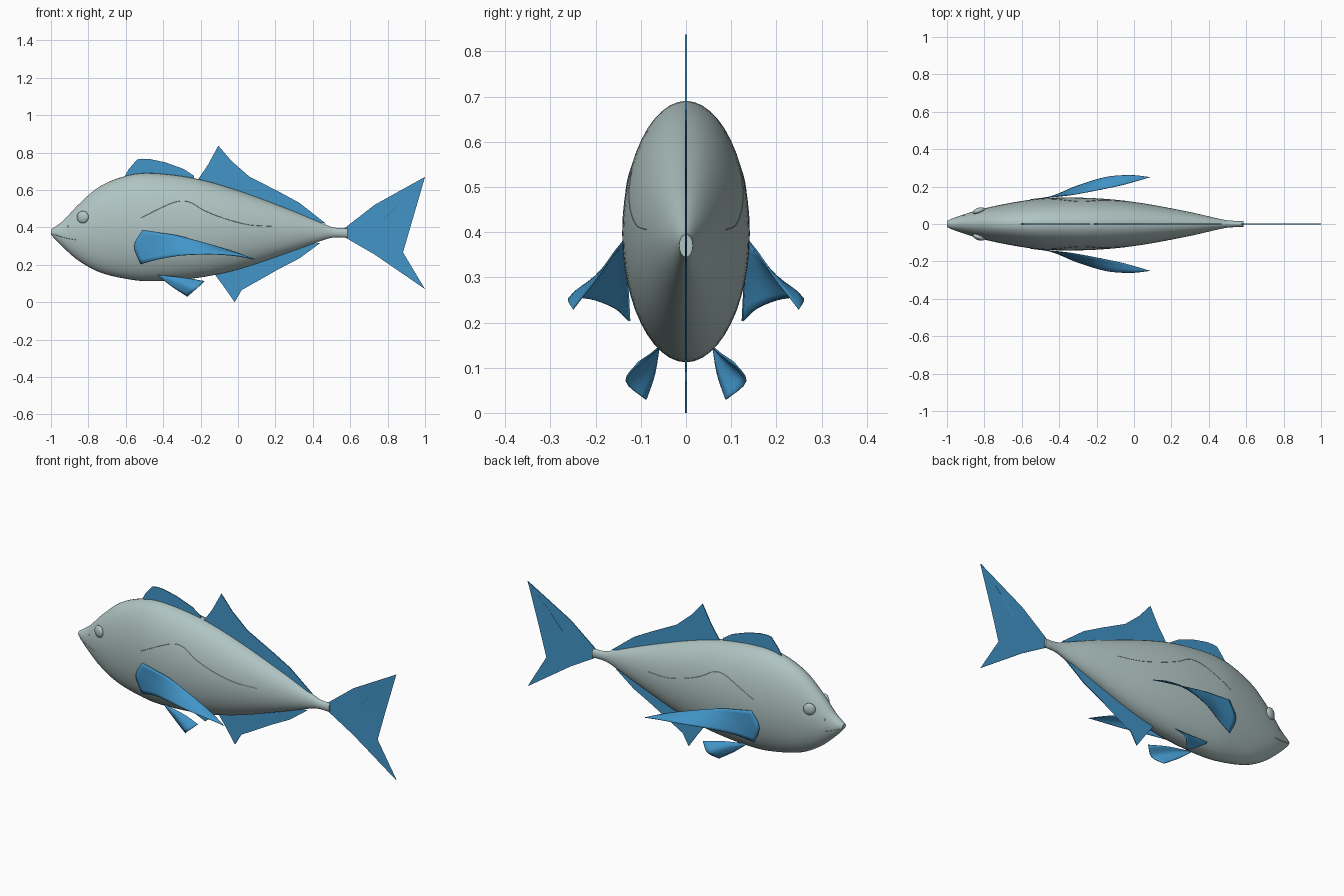
import bpy, bmesh, math
from mathutils import Matrix, Vector

old = bpy.data.objects.get("Cube")
if old:
    bpy.data.objects.remove(old, do_unlink=True)


def material(name, rgb):
    m = bpy.data.materials.new(name)
    m.use_nodes = True
    m.diffuse_color = (*rgb, 1)
    m.node_tree.nodes["Principled BSDF"].inputs["Base Color"].default_value = (*rgb, 1)
    return m


SKIN = material("silver grey skin", (0.43, 0.55, 0.54))
FIN = material("blue fin", (0.055, 0.30, 0.58))


def finish(name, bm, mat, smooth=True, mirror=False, thickness=0):
    bmesh.ops.recalc_face_normals(bm, faces=bm.faces)
    me = bpy.data.meshes.new(name)
    bm.to_mesh(me)
    bm.free()
    me.materials.append(mat)
    ob = bpy.data.objects.new(name, me)
    bpy.context.collection.objects.link(ob)
    if smooth:
        bpy.ops.object.select_all(action="DESELECT")
        bpy.context.view_layer.objects.active = ob
        ob.select_set(True)
        bpy.ops.object.shade_smooth_by_angle(angle=math.radians(40))
    if thickness:
        s = ob.modifiers.new("Thickness", "SOLIDIFY")
        s.thickness, s.offset = thickness, 0
    if mirror:
        m = ob.modifiers.new("Mirror", "MIRROR")
        m.use_axis = (False, True, False)
    return ob


def spline(points, steps):
    """Smooth path through the points."""
    p = [Vector(q) for q in points]
    p = [2 * p[0] - p[1]] + p + [2 * p[-1] - p[-2]]
    out = []
    for i in range(1, len(p) - 2):
        a, b, c, d = p[i - 1:i + 3]
        for k in range(steps):
            t = k / steps
            out.append(0.5 * (2 * b + (c - a) * t + (2 * a - 5 * b + 4 * c - d) * t * t
                              + (3 * b - a - 3 * c + d) * t ** 3))
    return out + [p[-2]]


def loft(bm, rows, closed=False):
    vs = [[bm.verts.new(q) for q in row] for row in rows]
    n = len(vs[0])
    for a, b in zip(vs, vs[1:]):
        for j in range(n if closed else n - 1):
            k = (j + 1) % n
            bm.faces.new((a[j], a[k], b[k], b[j]))
    return vs


# Body: elliptical sections given as x, top, bottom, half width
stations = spline([
    (-1.0, .388, .362, .016), (-.98, .402, .338, .026), (-.93, .440, .288, .044),
    (-.85, .525, .220, .070), (-.74, .618, .160, .097), (-.60, .675, .125, .123),
    (-.46, .690, .112, .139), (-.23, .662, .128, .139), (0, .597, .175, .118),
    (.27, .497, .265, .070), (.46, .418, .333, .027), (.52, .398, .346, .018),
    (.585, .395, .345, .015)], 5)


def section(s):
    x, top, bottom, half = s
    ring = [2 * math.pi * i / 48 for i in range(48)]
    return [(x, half * math.cos(a), (top + bottom) / 2 + (top - bottom) / 2 * math.sin(a))
            for a in ring]


bm = bmesh.new()
rings = loft(bm, [section(s) for s in stations], closed=True)
bm.faces.new(rings[0])
bm.faces.new(rings[-1])
finish("body", bm, SKIN)


def skin_y(x, z):
    """Half width of the body at a side point."""
    for a, b in zip(stations, stations[1:]):
        if a[0] <= x <= b[0]:
            _, top, bottom, half = a.lerp(b, (x - a[0]) / (b[0] - a[0]))
            u = (2 * z - top - bottom) / (top - bottom)
            return half * math.sqrt(max(0, 1 - u * u))
    return 0


# Eyes and nostrils
def bead(name, x, z, size, out):
    bm = bmesh.new()
    mat = (Matrix.Translation((x, skin_y(x, z) + out, z)) @ Matrix.Rotation(math.radians(20), 4, "Z")
           @ Matrix.Diagonal((*size, 1)))
    bmesh.ops.create_uvsphere(bm, u_segments=24, v_segments=16, radius=1, matrix=mat)
    finish(name, bm, SKIN, mirror=True)


bead("eyes", -.83, .455, (.033, .016, .033), .004)
bead("nostrils", -.91, .405, (.005, .003, .005), 0)


# Raised lines along the side
def ridge(name, path, radius):
    bm = bmesh.new()
    rows = []
    for p in spline(path, 8):
        x, z = p[0], p[1]
        y = skin_y(x, z)
        rows.append([(x, y - radius, z + radius), (x, y + radius * .6, z), (x, y - radius, z - radius)])
    loft(bm, rows)
    finish(name, bm, SKIN, mirror=True)


ridge("lateral_lines", [(-.52, .45, 0), (-.42, .50, 0), (-.33, .537, 0), (-.26, .535, 0),
                        (-.18, .49, 0), (-.08, .45, 0), (.05, .415, 0), (.18, .405, 0)], .002)
ridge("mouth_lines", [(-.99, .365, 0), (-.93, .345, 0), (-.86, .332, 0)], .002)


# Upright fins: flat outlines on the centre plane
def flat_fin(name, outline):
    bm = bmesh.new()
    bm.faces.new([bm.verts.new((x, 0, z)) for x, z in outline])
    bmesh.ops.triangulate(bm, faces=bm.faces)
    finish(name, bm, FIN, smooth=False, thickness=.005)


flat_fin("front_dorsal_fin", [(-.61, .665), (-.585, .71), (-.54, .763), (-.51, .767), (-.47, .765),
                              (-.39, .748), (-.29, .712), (-.235, .675), (-.24, .63), (-.5, .65)])
flat_fin("rear_dorsal_fin", [(-.215, .655), (-.16, .735), (-.105, .837), (-.035, .755), (.06, .672),
                             (.22, .59), (.33, .53), (.47, .42), (.27, .46), (0, .56), (-.2, .62)])
flat_fin("anal_fin", [(-.125, .15), (-.07, .075), (-.018, 0), (.02, .065), (.10, .132),
                      (.22, .178), (.33, .235), (.44, .317), (.27, .30), (0, .22), (-.12, .18)])
flat_fin("tail_fin", [(.575, .40), (.73, .52), (1.0, .67), (.86, .535), (.755, .415), (.715, .37),
                      (.755, .305), (.86, .19), (1.0, .07), (.73, .255), (.575, .345)])


# Paired fins: curved sheets through three edges
def sheet_fin(name, upper, middle, lower):
    bm = bmesh.new()
    edges = [spline(e, 5) for e in (upper, middle, lower)]
    loft(bm, [spline(row, 4) for row in zip(*edges)])
    bmesh.ops.remove_doubles(bm, verts=bm.verts, dist=.0005)
    bmesh.ops.dissolve_degenerate(bm, edges=bm.edges, dist=.0001)
    finish(name, bm, FIN, mirror=True, thickness=.004)


tip = (.085, .25, .23)
sheet_fin("pectoral_fins",
          [(-.51, .135, .385), (-.41, .147, .37), (-.31, .16, .353), (-.1, .20, .294), (0, .225, .262), tip],
          [(-.555, .13, .30), (-.43, .148, .30), (-.31, .183, .30), (-.13, .232, .278), (-.01, .248, .258), tip],
          [(-.52, .125, .203), (-.42, .155, .23), (-.3, .205, .25), (-.15, .25, .256), (-.02, .26, .248), tip])
root = (-.43, .06, .145)
sheet_fin("pelvic_fins",
          [root, (-.29, .078, .13), (-.18, .105, .112)],
          [root, (-.32, .09, .11), (-.225, .132, .07)],
          [root, (-.355, .07, .085), (-.27, .088, .03)])
